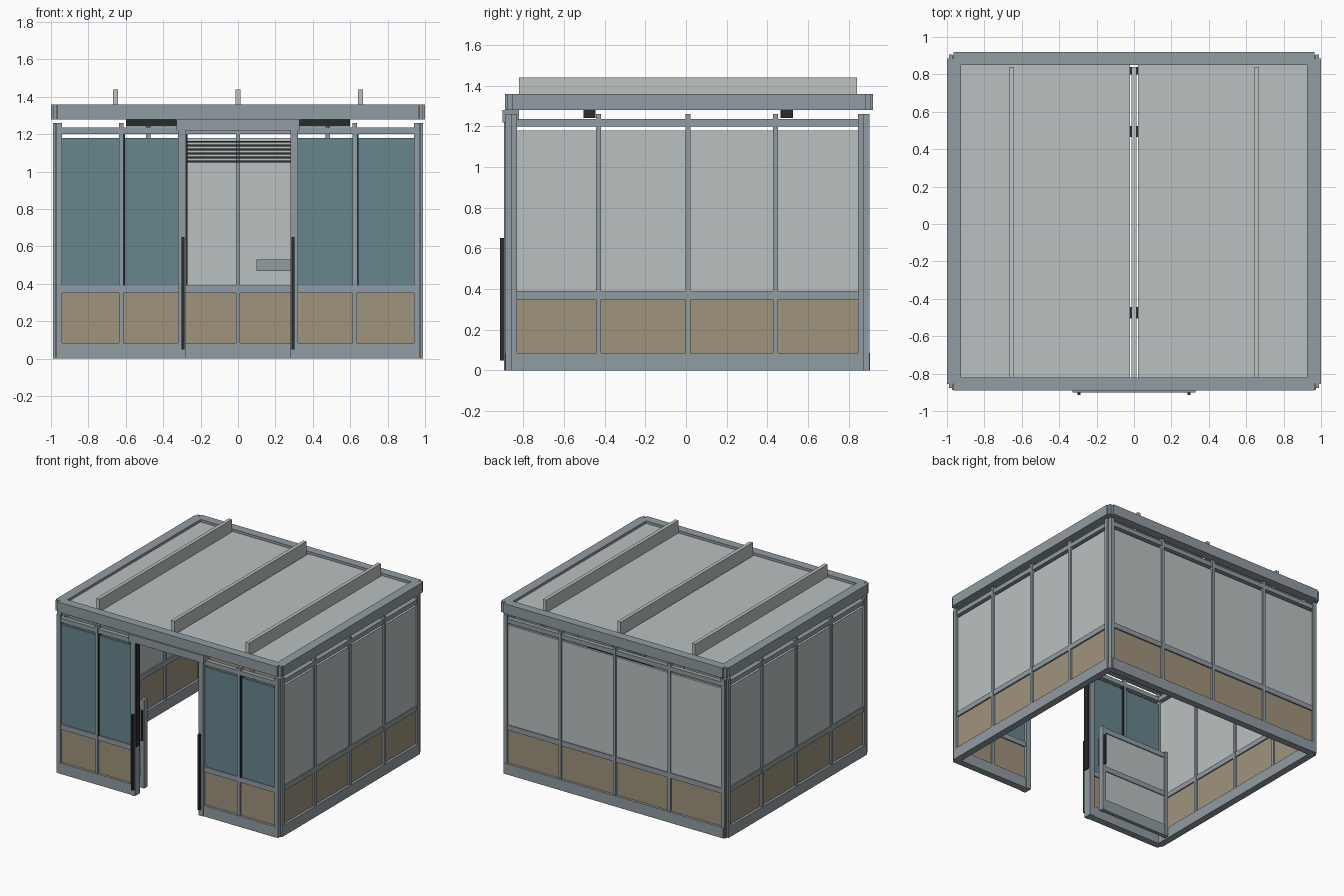
import bpy, bmesh
from mathutils import Matrix, Vector

if "Cube" in bpy.data.objects:
    bpy.data.objects.remove(bpy.data.objects["Cube"])


def mat(name, r, g, b):
    m = bpy.data.materials.new(name)
    m.diffuse_color = (r, g, b, 1)
    m.use_nodes = True
    m.node_tree.nodes["Principled BSDF"].inputs["Base Color"].default_value = m.diffuse_color
    return m


FRAME = mat("blue_grey_metal", .285, .335, .365)
PANEL = mat("pale_grey_panel", .49, .53, .53)
BROWN = mat("tan_board", .35, .295, .205)
TEAL = mat("teal_glass", .135, .24, .27)
DARK = mat("dark_rubber", .02, .025, .03)
BEAM = mat("light_grey_beam", .52, .54, .535)


def part(name, material, boxes):
    """One object from boxes given as (x0, x1, y0, y1, z0, z1)."""
    bm = bmesh.new()
    for x0, x1, y0, y1, z0, z1 in boxes:
        m = (Matrix.Translation(((x0 + x1) / 2, (y0 + y1) / 2, (z0 + z1) / 2))
             @ Matrix.Diagonal((abs(x1 - x0), abs(y1 - y0), z1 - z0, 1)))
        bmesh.ops.create_cube(bm, size=1, matrix=m)
    me = bpy.data.meshes.new(name)
    bm.to_mesh(me)
    bm.free()
    me.materials.append(material)
    ob = bpy.data.objects.new(name, me)
    bpy.context.collection.objects.link(ob)
    return ob


def wall(name, axis, outer, spans, posts, upper):
    """Wall along an axis; outer is the signed coordinate of its outside face."""
    s = 1 if outer > 0 else -1

    def b(t0, t1, d0, d1, z0, z1):
        lo, hi = sorted((outer - s * d0, outer - s * d1))
        return (t0, t1, lo, hi, z0, z1) if axis == "x" else (lo, hi, t0, t1, z0, z1)

    rails, low, high = [], [], []
    for a, c in spans:
        rails += [b(a, c, 0, .055, 0, .085),
                  b(a, c, .008, .045, .35, .39),
                  b(a, c, .008, .045, 1.2, 1.235)]
        low.append(b(a, c, .02, .035, .085, .35))
        cuts = [a] + [p for p in posts if a < p < c] + [c]
        high += [b(p + .012, q - .012, .016, .034, .39, 1.18)
                 for p, q in zip(cuts, cuts[1:])]
    part(name + "_rails", FRAME, rails)
    part(name + "_posts", FRAME,
         [b(p - .012, p + .012, .005, .048, .08, 1.26) for p in posts])
    part(name + "_lower_boards", BROWN, low)
    part(name + "_upper_panels", upper, high)


# Four walls, the front one split by the doorway
wall("front_wall", "x", -.89, [(-.96, -.3), (.3, .96)], [-.625, .625], TEAL)
wall("back_wall", "x", .905, [(-.96, .96)], [-.48, 0, .48], PANEL)
for side, name in ((-1, "left_wall"), (1, "right_wall")):
    wall(name, "y", side * .988, [(-.86, .875)], [-.43, .01, .44], PANEL)

# Corner posts with stepped outer edges
corners = []
for sx in (-1, 1):
    for yo, sy in ((-.89, -1), (.905, 1)):
        for a, c, d, e in ((.94, .972, .003, .016), (.95, .975, .015, .05),
                           (.972, .988, .03, .06)):
            corners.append((*sorted((sx * a, sx * c)),
                            *sorted((yo - sy * d, yo - sy * e)), 0, 1.26))
part("corner_posts", FRAME, corners)

# Doorway jambs, header and long handles
part("door_jambs", FRAME, [(s * .3 - .02, s * .3 + .02, -.895, -.83, 0, 1.22)
                           for s in (-1, 1)])
part("door_header", FRAME, [(-.33, .33, -.902, -.82, 1.22, 1.28)])
part("door_handles", DARK, [(s * .293 - .008, s * .293 + .008, -.915, -.895, .05, .65)
                            for s in (-1, 1)])
part("glass_gaskets", DARK, [(x - .005, x + .005, -.887, -.84, .39, 1.2)
                             for x in (-.609, -.276, .64)])

# Roof: frame with stepped corners, two panels, beams
part("roof_frame", FRAME,
     [(-.965, .965, -.89, -.82, 1.28, 1.36), (-.965, .965, .85, .92, 1.28, 1.36),
      (-1, -.925, -.855, .885, 1.28, 1.36), (.925, 1, -.855, .885, 1.28, 1.36)]
     + [(sx * .98 - .005 - .005, sx * .98 + .01, y - .012, y + .012, 1.28, 1.36)
        for sx in (-1, 1) for y in (-.865, .895)])
part("roof_panels", PANEL, [(-.93, -.022, -.825, .855, 1.315, 1.34),
                            (.022, .93, -.825, .855, 1.315, 1.34)])
part("roof_beams", BEAM, [(x - .014, x + .014, -.82, .84, 1.3, 1.44)
                          for x in (-.655, 0, .655)])

# Ceiling lamps
part("ceiling_lamps", DARK, [(-.6, .6, y - .03, y + .03, 1.24, 1.28)
                             for y in (-.475, .495)])

# Low door leaf standing open behind the front wall
X0, X1, Y = -.92, -.3, -.73
part("leaf_frame", FRAME,
     [(X0, X0 + .03, Y - .02, Y + .02, 0, .7), (X1 - .03, X1, Y - .02, Y + .02, 0, .7)]
     + [(X0, X1, Y - .015, Y + .015, a, c) for a, c in ((0, .09), (.33, .37), (.65, .69))])
part("leaf_panels", PANEL, [(X0 + .02, X1 - .02, Y - .007, Y + .007, .08, .66)])
part("leaf_handle", DARK, [(X1 - .022, X1 - .008, y - .008, y + .008, .38, .62)
                           for y in (Y - .028, Y + .028)])

# Slatted blind and shelf inside the back wall
part("blind_slats", DARK, [(-.28, .28, .80, .84, 1.05 + i * .021, 1.06 + i * .021)
                           for i in range(6)])
part("shelf", FRAME, [(.1, .6, .6, .86, .47, .53)])
